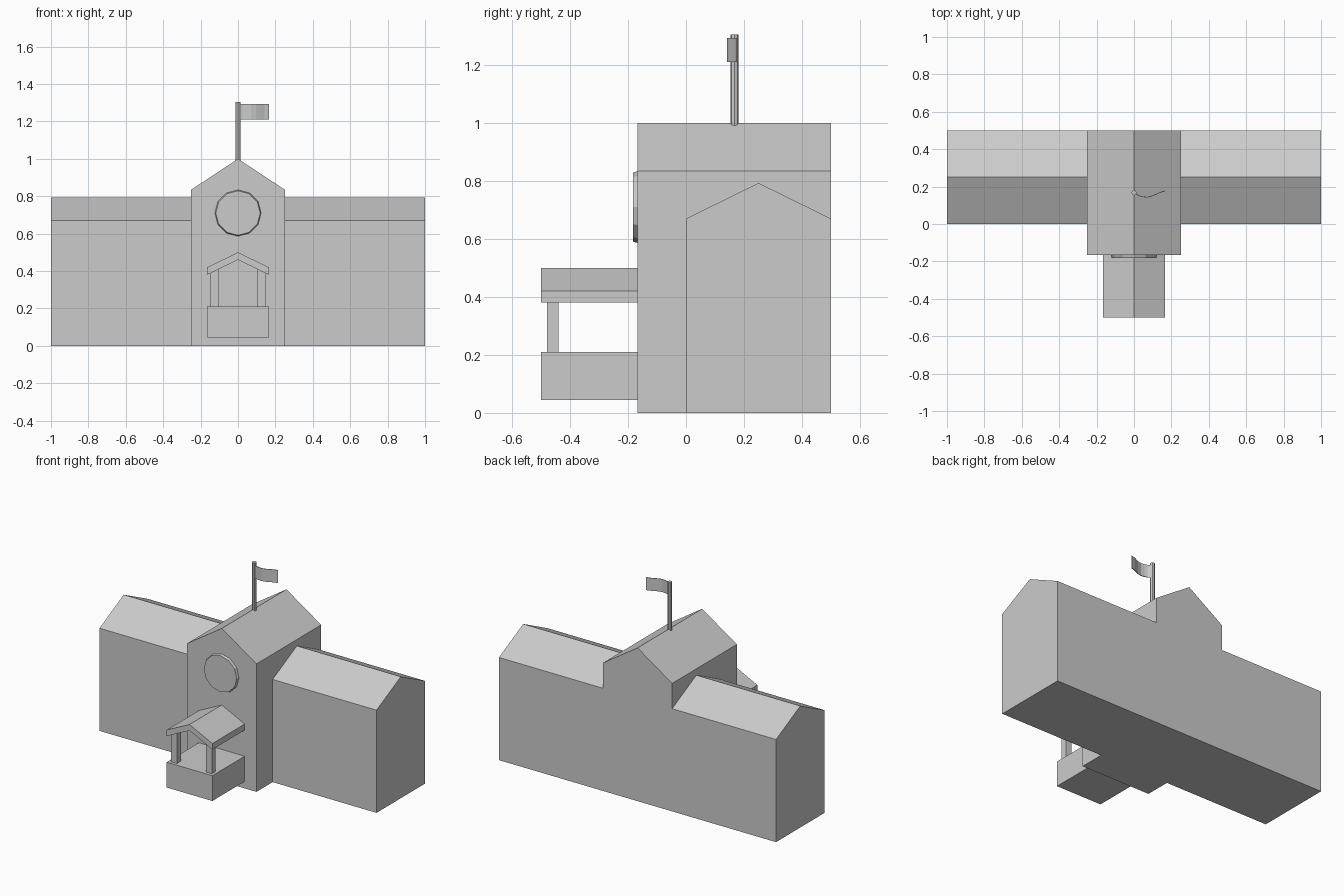
import bpy, bmesh
from math import pi
from mathutils import Matrix

if "Cube" in bpy.data.objects:
    bpy.data.objects.remove(bpy.data.objects["Cube"])


def finish(name, bm):
    bmesh.ops.recalc_face_normals(bm, faces=bm.faces[:])
    mesh = bpy.data.meshes.new(name)
    bm.to_mesh(mesh)
    bm.free()
    ob = bpy.data.objects.new(name, mesh)
    bpy.context.collection.objects.link(ob)
    return ob


def prism(name, profile, axis, start, end):
    """Extrude a (horizontal, z) profile along the x or y axis."""
    bm = bmesh.new()
    place = (lambda u, z: (start, u, z)) if axis == 'x' else (lambda u, z: (u, start, z))
    face = bm.faces.new([bm.verts.new(place(u, z)) for u, z in profile])
    new = bmesh.ops.extrude_face_region(bm, geom=[face])['geom']
    d = end - start
    bmesh.ops.translate(bm, verts=[g for g in new if isinstance(g, bmesh.types.BMVert)],
                        vec=(d, 0, 0) if axis == 'x' else (0, d, 0))
    return finish(name, bm)


def cylinder(name, r1, r2, depth, sides, matrix):
    bm = bmesh.new()
    bmesh.ops.create_cone(bm, cap_ends=True, segments=sides, radius1=r1, radius2=r2,
                          depth=depth, matrix=matrix)
    return finish(name, bm)


def gable(a, b, wall, ridge):
    return [(a, 0), (b, 0), (b, wall), ((a + b) / 2, ridge), (a, wall)]


# Long wing and taller central hall, joined into one shell
building = prism("school_building", gable(0, 0.5, 0.67, 0.793), 'x', -1, 1)
hall = prism("central_hall", gable(-0.25, 0.25, 0.835, 1.0), 'y', -0.167, 0.5)
union = building.modifiers.new("join_hall", 'BOOLEAN')
union.operation = 'UNION'
union.solver = 'EXACT'
union.object = hall
bpy.context.view_layer.objects.active = building
bpy.ops.object.modifier_apply(modifier=union.name)
bpy.data.objects.remove(hall)

# Round clock on the hall front
cylinder("clock_face", 0.124, 0.119, 0.016, 12,
         Matrix.Translation((0, -0.175, 0.71)) @ Matrix.Rotation(pi / 2, 4, 'X'))

# Porch: raised base, two posts and a bent roof slab
w = 0.165
prism("porch_base", [(-w, 0.045), (w, 0.045), (w, 0.21), (-w, 0.21)], 'y', -0.5, -0.167)
prism("porch_roof", [(-w, 0.38), (0, 0.46), (w, 0.38), (w, 0.42), (0, 0.5), (-w, 0.42)],
      'y', -0.5, -0.167)
for side, s in (("left", -1), ("right", 1)):
    prism(f"porch_post_{side}",
          [(s * 0.105, 0.21), (s * 0.147, 0.21), (s * 0.147, 0.389), (s * 0.105, 0.409)],
          'y', -0.48, -0.44)

# Flagpole on the ridge
cylinder("flagpole", 0.014, 0.014, 0.315, 8, Matrix.Translation((0, 0.167, 1.1475)))

# Waving flag: thin curved strip
curve = [(0.01, 0.162), (0.025, 0.152), (0.045, 0.146), (0.07, 0.143),
         (0.095, 0.149), (0.12, 0.16), (0.142, 0.17), (0.165, 0.176)]
bm = bmesh.new()
rows = [[bm.verts.new((x, y, z)) for x, y in curve] for z in (1.21, 1.293)]
for i in range(len(curve) - 1):
    bm.faces.new((rows[0][i], rows[0][i + 1], rows[1][i + 1], rows[1][i]))
flag = finish("flag", bm)
thick = flag.modifiers.new("cloth_thickness", 'SOLIDIFY')
thick.thickness = 0.004
thick.offset = 0
